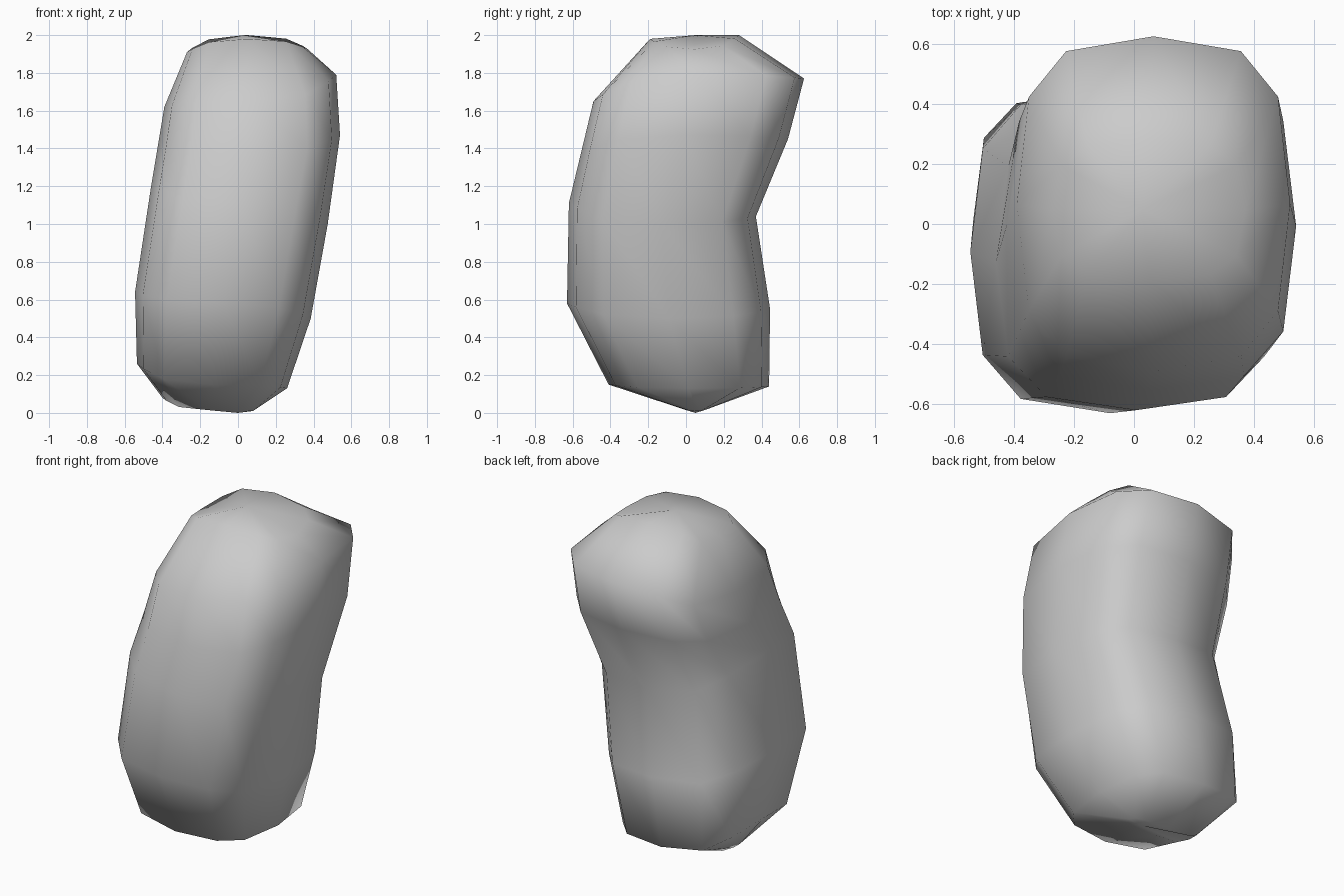
import bpy, bmesh, math

if "Cube" in bpy.data.objects:
    bpy.data.objects.remove(bpy.data.objects["Cube"])

SEGMENTS = 12
POWER = 2 / 3.1   # rounded-box cross-section

# Cross-sections, top to bottom: (position, height) of the left, right, front and back extremes
RINGS = [
    ((-0.27, 1.91), (0.37, 1.925), (-0.19, 1.98), (0.28, 2.00)),
    ((-0.39, 1.62), (0.52, 1.79), (-0.49, 1.65), (0.625, 1.77)),
    ((-0.425, 1.41), (0.54, 1.47), (-0.555, 1.38), (0.54, 1.45)),
    ((-0.46, 1.20), (0.475, 1.00), (-0.62, 1.11), (0.37, 1.04)),
    ((-0.545, 0.64), (0.385, 0.50), (-0.63, 0.58), (0.445, 0.55)),
    ((-0.535, 0.26), (0.26, 0.13), (-0.41, 0.15), (0.44, 0.14)),
    ((-0.40, 0.08), (0.08, 0.01), (0.00, 0.015), (0.10, 0.015)),
]


def soft(v):
    return math.copysign(abs(v) ** POWER, v)


def ring_points(left, right, front, back):
    cx, rx = (left[0] + right[0]) / 2, (right[0] - left[0]) / 2
    cy, ry = (front[0] + back[0]) / 2, (back[0] - front[0]) / 2
    for i in range(SEGMENTS):
        a = 2 * math.pi * i / SEGMENTS
        c, s = math.cos(a), math.sin(a)
        side = right if c > 0 else left
        face = back if s > 0 else front
        z = side[1] * c * c + face[1] * s * s
        yield cx + rx * soft(c), cy + ry * soft(s), z


# Bean body: loft through the rings and close both ends
bm = bmesh.new()
loops = [[bm.verts.new(p) for p in ring_points(*r)] for r in RINGS]
for upper, lower in zip(loops, loops[1:]):
    for i in range(SEGMENTS):
        j = (i + 1) % SEGMENTS
        bm.faces.new((upper[i], lower[i], lower[j], upper[j]))
for loop, tip in ((loops[0], (0.03, 0.05, 2.0)), (loops[-1], (0.0, 0.05, 0.0))):
    centre = bm.verts.new(tip)
    for i in range(SEGMENTS):
        bm.faces.new((loop[i], loop[(i + 1) % SEGMENTS], centre))
bmesh.ops.recalc_face_normals(bm, faces=bm.faces[:])
for f in bm.faces:
    f.smooth = True

mesh = bpy.data.meshes.new("bean_body")
bm.to_mesh(mesh)
bm.free()
body = bpy.data.objects.new("bean_body", mesh)
bpy.context.collection.objects.link(body)

grey = bpy.data.materials.new("light_grey")
grey.diffuse_color = (0.6, 0.6, 0.6, 1)
grey.use_nodes = True
grey.node_tree.nodes["Principled BSDF"].inputs["Base Color"].default_value = grey.diffuse_color
mesh.materials.append(grey)
